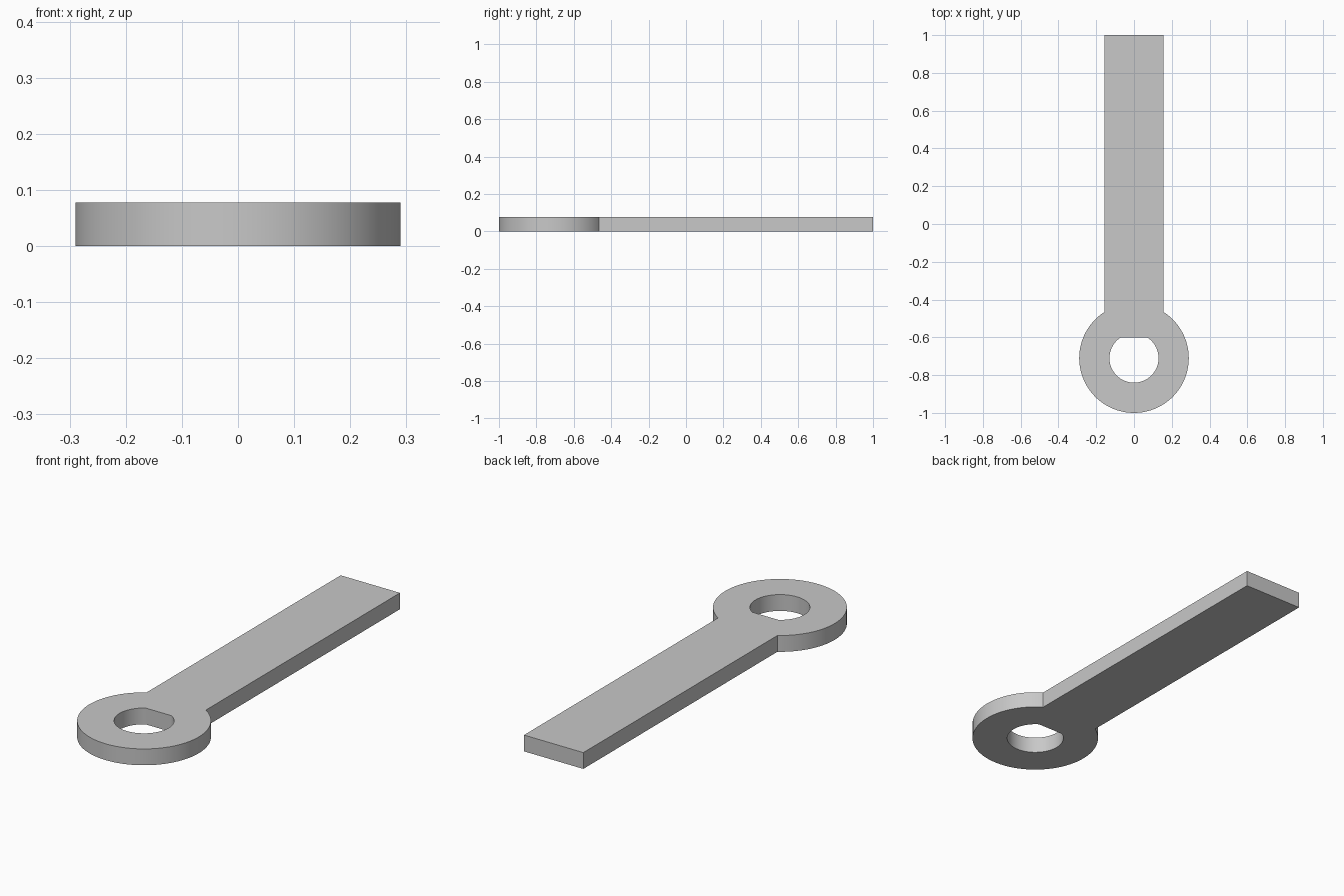
import bpy, bmesh, math

cube = bpy.data.objects.get("Cube")
if cube:
    bpy.data.objects.remove(cube, do_unlink=True)

RING_Y, RING_R = -0.71, 0.29
HOLE_R, HOLE_FLAT = 0.13, 0.11
ARM_HALF, ARM_END = 0.157, 1.0
THICKNESS = 0.078


def open_arc(radius, gap, steps):
    """Arc around the ring centre, open by the half angle gap on the +y side."""
    start = math.pi / 2 + gap
    sweep = 2 * (math.pi - gap)
    return [(radius * math.cos(start + sweep * i / steps),
             RING_Y + radius * math.sin(start + sweep * i / steps))
            for i in range(steps + 1)]


def add_loop(bm, points):
    verts = [bm.verts.new((x, y, 0)) for x, y in points]
    return [bm.edges.new((v, verts[i - 1])) for i, v in enumerate(verts)]


# Ring and arm outline, with a D-shaped hole
outer = open_arc(RING_R, math.asin(ARM_HALF / RING_R), 96)
outer += [(ARM_HALF, ARM_END), (-ARM_HALF, ARM_END)]
hole = open_arc(HOLE_R, math.acos(HOLE_FLAT / HOLE_R), 64)

bm = bmesh.new()
edges = add_loop(bm, outer) + add_loop(bm, hole)
bmesh.ops.triangle_fill(bm, use_beauty=True, edges=edges, normal=(0, 0, 1))
for face in bm.faces:
    face.normal_update()
    if face.normal.z < 0:
        face.normal_flip()
mesh = bpy.data.meshes.new("ring_lever")
bm.to_mesh(mesh)
bm.free()

lever = bpy.data.objects.new("ring_lever", mesh)
bpy.context.collection.objects.link(lever)
bpy.ops.object.select_all(action='DESELECT')
lever.select_set(True)
bpy.context.view_layer.objects.active = lever

# Plate thickness
solid = lever.modifiers.new("thickness", 'SOLIDIFY')
solid.thickness = THICKNESS
solid.offset = 1
bpy.ops.object.modifier_apply(modifier=solid.name)
bpy.ops.object.shade_smooth_by_angle(angle=math.radians(30))

# Plain grey finish
grey = bpy.data.materials.new("light_grey")
grey.use_nodes = True
colour = (0.58, 0.58, 0.58, 1)
grey.diffuse_color = colour
grey.node_tree.nodes["Principled BSDF"].inputs["Base Color"].default_value = colour
lever.data.materials.append(grey)
